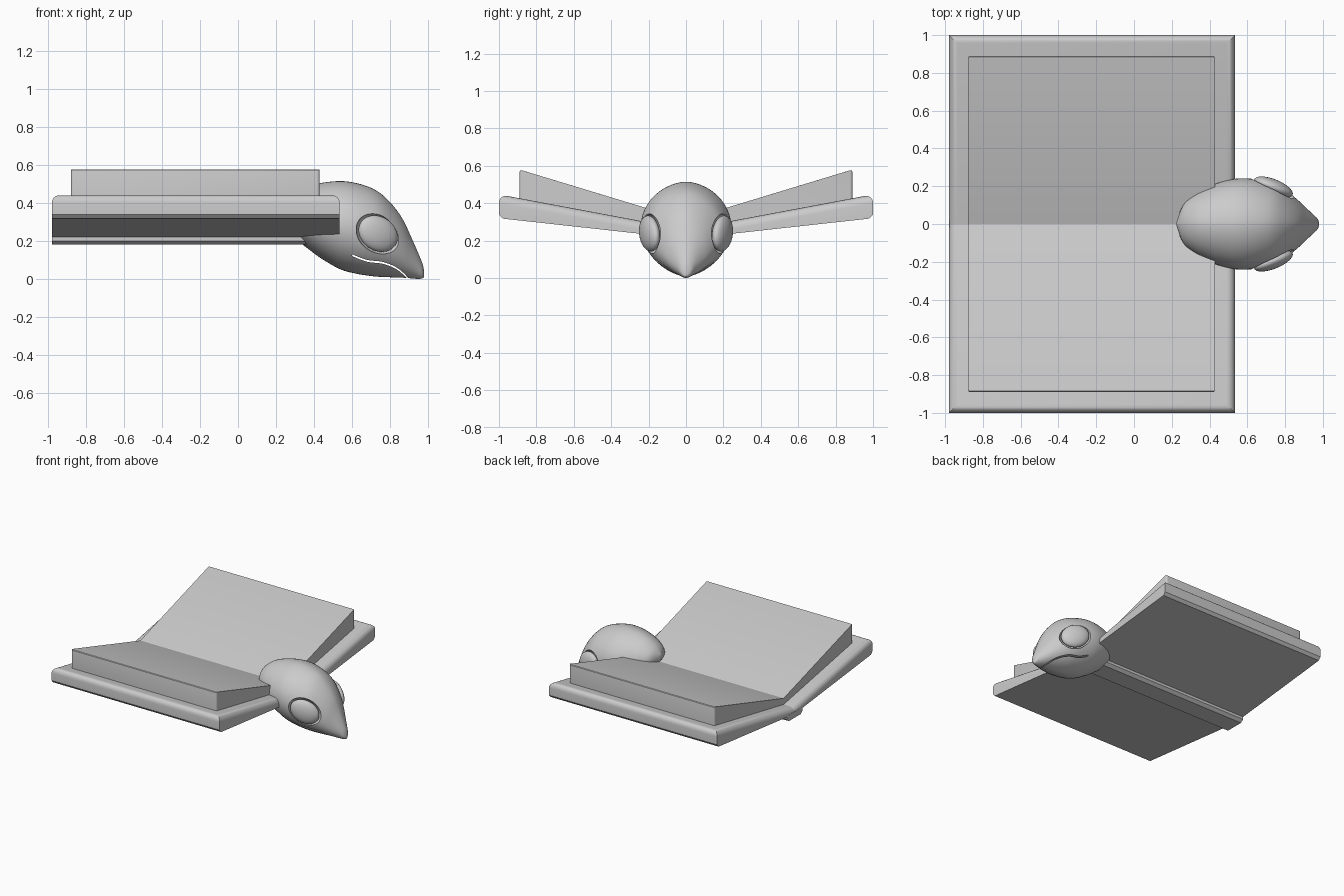
import bpy, bmesh, math
from mathutils import Euler

cube = bpy.data.objects.get("Cube")
if cube:
    bpy.data.objects.remove(cube, do_unlink=True)

grey = bpy.data.materials.new("plain_grey")
grey.use_nodes = True
GREY = (0.6, 0.6, 0.6, 1)
grey.diffuse_color = GREY
grey.node_tree.nodes["Principled BSDF"].inputs["Base Color"].default_value = GREY


def finish(name, bm, smooth=35):
    bmesh.ops.recalc_face_normals(bm, faces=bm.faces)
    mesh = bpy.data.meshes.new(name)
    bm.to_mesh(mesh)
    bm.free()
    mesh.materials.append(grey)
    obj = bpy.data.objects.new(name, mesh)
    bpy.context.collection.objects.link(obj)
    activate(obj)
    bpy.ops.object.shade_smooth_by_angle(angle=math.radians(smooth))
    return obj


def activate(obj):
    bpy.ops.object.select_all(action="DESELECT")
    obj.select_set(True)
    bpy.context.view_layer.objects.active = obj


def prism(profile, x0, x1):
    """Extrude a (y, z) profile along x."""
    bm = bmesh.new()
    face = bm.faces.new([bm.verts.new((x0, y, z)) for y, z in profile])
    moved = bmesh.ops.extrude_face_region(bm, geom=[face])["geom"]
    verts = [v for v in moved if isinstance(v, bmesh.types.BMVert)]
    bmesh.ops.translate(bm, verts=verts, vec=(x1 - x0, 0, 0))
    return bm


def bevel(bm, rule, width, segments):
    edges = [e for e in bm.edges if rule(*[v.co for v in e.verts])]
    bmesh.ops.bevel(bm, geom=edges, offset=width, segments=segments,
                    profile=0.5, affect="EDGES", clamp_overlap=True)


def mirror_y(obj):
    mod = obj.modifiers.new("mirror", "MIRROR")
    mod.use_axis = (False, True, False)


def subtract(obj, cutter):
    cutter.hide_render = True
    mod = obj.modifiers.new("cut", "BOOLEAN")
    mod.operation = "DIFFERENCE"
    mod.solver = "EXACT"
    mod.object = cutter
    activate(obj)
    bpy.ops.object.modifier_apply(modifier=mod.name)
    bpy.data.objects.remove(cutter, do_unlink=True)


# Cover: two tilted boards meeting at the fold, rounded along the top rim
def above(y):
    return 0.26 + 0.187 * y


bm = prism([(0, 0.21), (1, 0.32), (1, above(1)), (0, above(0))], -0.98, 0.535)
bevel(bm, lambda a, b: all(abs(p.z - above(p.y)) < 0.001 for p in (a, b))
      and max(a.y, b.y) > 0.5, 0.045, 5)
bevel(bm, lambda a, b: min(a.y, b.y) > 0.99 and max(a.z, b.z) < 0.33, 0.02, 1)
mirror_y(finish("cover", bm))

# Page blocks: wedges that thicken towards the outer edge
bm = prism([(0, 0.24), (0.89, 0.42), (0.89, 0.58), (0, 0.31)], -0.88, 0.43)
bevel(bm, lambda a, b: min(a.y, b.y) > 0.88 and max(a.z, b.z) > 0.5, 0.014, 3)
mirror_y(finish("pages", bm))

# Spine strip under the fold
finish("spine", prism([(-0.1, 0.23), (-0.1, 0.2), (-0.075, 0.18),
                       (0.075, 0.18), (0.1, 0.2), (0.1, 0.23)], -0.98, 0.45), 20)

# Bird head: rings along x given as x, top, bottom, half width, widest height
rings = [(0.225, 0.37, 0.33, 0.01, 0.35), (0.26, 0.42, 0.28, 0.1, 0.34),
         (0.32, 0.465, 0.2, 0.155, 0.32), (0.38, 0.49, 0.15, 0.19, 0.3),
         (0.45, 0.507, 0.1, 0.22, 0.29), (0.54, 0.515, 0.05, 0.24, 0.28),
         (0.62, 0.505, 0.028, 0.24, 0.265), (0.7, 0.48, 0.015, 0.225, 0.24),
         (0.76, 0.443, 0.01, 0.203, 0.22), (0.82, 0.382, 0.008, 0.165, 0.18),
         (0.87, 0.31, 0.006, 0.125, 0.14), (0.91, 0.225, 0.003, 0.087, 0.1),
         (0.945, 0.145, 0, 0.054, 0.07), (0.97, 0.085, 0.002, 0.03, 0.04),
         (0.98, 0.045, 0.01, 0.008, 0.025)]


def smooth_path(points, steps):
    """Catmull-Rom interpolation of equal-length tuples."""
    out = []
    for i in range(len(points) - 1):
        p = [points[min(max(i + k, 0), len(points) - 1)] for k in (-1, 0, 1, 2)]
        for s in range(steps):
            t = s / steps
            out.append([b + 0.5 * t * (c - a + t * (2 * a - 5 * b + 4 * c - d
                        + t * (3 * (b - c) + d - a))) for a, b, c, d in zip(*p)])
    return out + [list(points[-1])]


SIDES = 48
bm = bmesh.new()
loops = []
for x, top, low, width, mid in smooth_path(rings, 4):
    power = 1.12 + 0.2 * max(0, x - 0.6)
    loop = []
    for k in range(SIDES):
        s, c = math.sin(math.tau * k / SIDES), math.cos(math.tau * k / SIDES)
        y = math.copysign(width * abs(s) ** power, s)
        loop.append(bm.verts.new((x, y, mid + c * ((top - mid) if c > 0 else (mid - low)))))
    loops.append(loop)
for a, b in zip(loops, loops[1:]):
    for k in range(SIDES):
        n = (k + 1) % SIDES
        bm.faces.new((a[k], a[n], b[n], b[k]))
bm.faces.new(loops[0])
bm.faces.new(loops[-1])
head = finish("head", bm)

# Mouth: a thin curved slot between beak and lower jaw
line = smooth_path([(0.6, 0.125), (0.68, 0.095), (0.76, 0.085), (0.83, 0.058),
                    (0.88, 0.018), (0.92, -0.03)], 4)
bm = bmesh.new()
outline = [(x, z + 0.005) for x, z in line] + [(x, z - 0.005) for x, z in reversed(line)]
face = bm.faces.new([bm.verts.new((x, -0.4, z)) for x, z in outline])
moved = bmesh.ops.extrude_face_region(bm, geom=[face])["geom"]
bmesh.ops.translate(bm, vec=(0, 0.8, 0),
                    verts=[v for v in moved if isinstance(v, bmesh.types.BMVert)])
subtract(head, finish("mouth_cutter", bm))


# Eyes: eyeballs set into slightly larger sockets
def eye(name, side, size):
    bm = bmesh.new()
    bmesh.ops.create_uvsphere(bm, u_segments=32, v_segments=20, radius=1)
    bmesh.ops.scale(bm, verts=bm.verts, vec=size)
    turn = Euler((0, math.radians(28), math.radians(-22 * side)), "XYZ")
    bmesh.ops.rotate(bm, verts=bm.verts, matrix=turn.to_matrix())
    bmesh.ops.translate(bm, verts=bm.verts, vec=(0.738, 0.195 * side, 0.238))
    return finish(name, bm, 60)


for side, label in ((1, "left"), (-1, "right")):
    subtract(head, eye("socket_cutter", side, (0.13, 0.06, 0.1)))
    eye(label + "_eye", side, (0.115, 0.042, 0.09))
activate(head)
bpy.ops.object.shade_smooth_by_angle(angle=math.radians(35))
